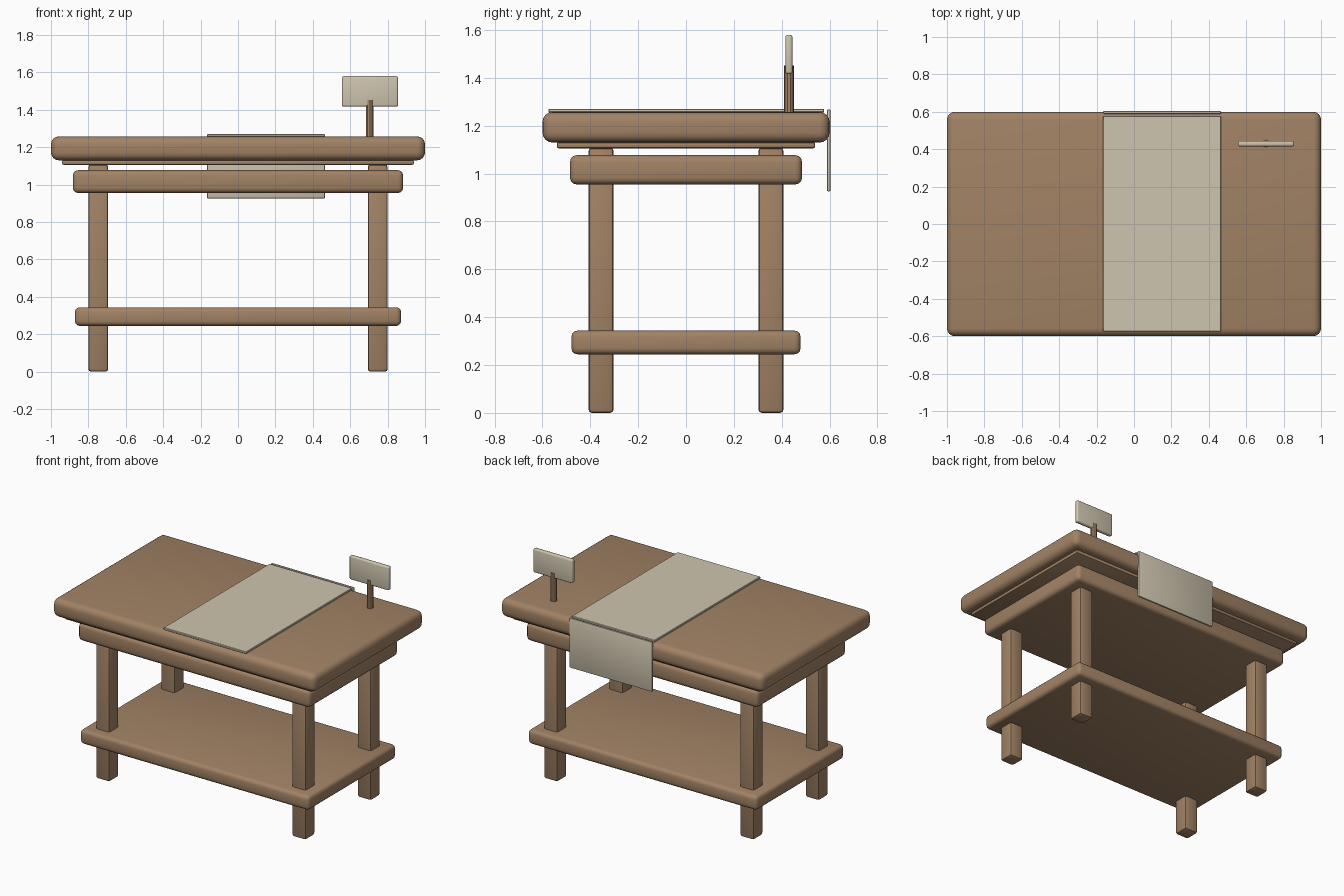
import bpy, math

if "Cube" in bpy.data.objects:
    bpy.data.objects.remove(bpy.data.objects["Cube"])


def material(name, rgb):
    m = bpy.data.materials.new(name)
    m.diffuse_color = (*rgb, 1)
    m.use_nodes = True
    m.node_tree.nodes["Principled BSDF"].inputs["Base Color"].default_value = m.diffuse_color
    return m


wood = material("warm_wood", (0.36, 0.225, 0.13))
linen = material("pale_linen", (0.62, 0.56, 0.43))


def finish(ob, name, mat, bevel, segments):
    ob.name = name
    ob.data.materials.append(mat)
    if bevel:
        mod = ob.modifiers.new("rounded_edges", 'BEVEL')
        mod.width = bevel
        mod.segments = segments
        mod.limit_method = 'ANGLE'
        mod.angle_limit = math.radians(50)
        bpy.ops.object.modifier_apply(modifier=mod.name)
    bpy.ops.object.shade_smooth_by_angle(angle=math.radians(35))
    return ob


def box(name, x, y, z, mat, bevel=0.0, segments=3):
    """Rounded box from (min, max) ranges on each axis."""
    bpy.ops.mesh.primitive_cube_add(size=1, location=[(a + b) / 2 for a, b in (x, y, z)])
    ob = bpy.context.object
    ob.scale = [b - a for a, b in (x, y, z)]
    bpy.ops.object.transform_apply(location=False, rotation=False, scale=True)
    return finish(ob, name, mat, bevel, segments)


# Table top, thin trim under it, apron and lower shelf
box("table_top", (-1, 1), (-0.6, 0.6), (1.13, 1.258), wood, 0.042, 4)
box("top_trim", (-0.94, 0.94), (-0.54, 0.54), (1.106, 1.131), wood, 0.008, 2)
box("apron", (-0.883, 0.883), (-0.485, 0.485), (0.955, 1.077), wood, 0.028)
box("lower_shelf", (-0.872, 0.872), (-0.479, 0.479), (0.245, 0.344), wood, 0.025)

# Four legs
for sx, side in ((-1, "left"), (1, "right")):
    for sy, end in ((-1, "front"), (1, "back")):
        cx, cy, h = sx * 0.747, sy * 0.355, 0.053
        box(f"{end}_{side}_leg", (cx - h, cx + h), (cy - h, cy + h), (0, 1.108), wood, 0.015, 2)

# Cloth runner on the top, and its drop at the back
box("cloth_runner", (-0.165, 0.465), (-0.575, 0.577), (1.256, 1.271), linen, 0.003, 1)
box("cloth_drop", (-0.165, 0.465), (0.589, 0.604), (0.926, 1.268), linen, 0.005, 2)

# Sign board on a post that passes through it
bpy.ops.mesh.primitive_cylinder_add(vertices=10, radius=0.021, depth=0.2, location=(0.705, 0.43, 1.353))
finish(bpy.context.object, "sign_post", wood, 0, 1)
box("sign_board", (0.555, 0.856), (0.415, 0.445), (1.417, 1.58), linen, 0.01, 3)
